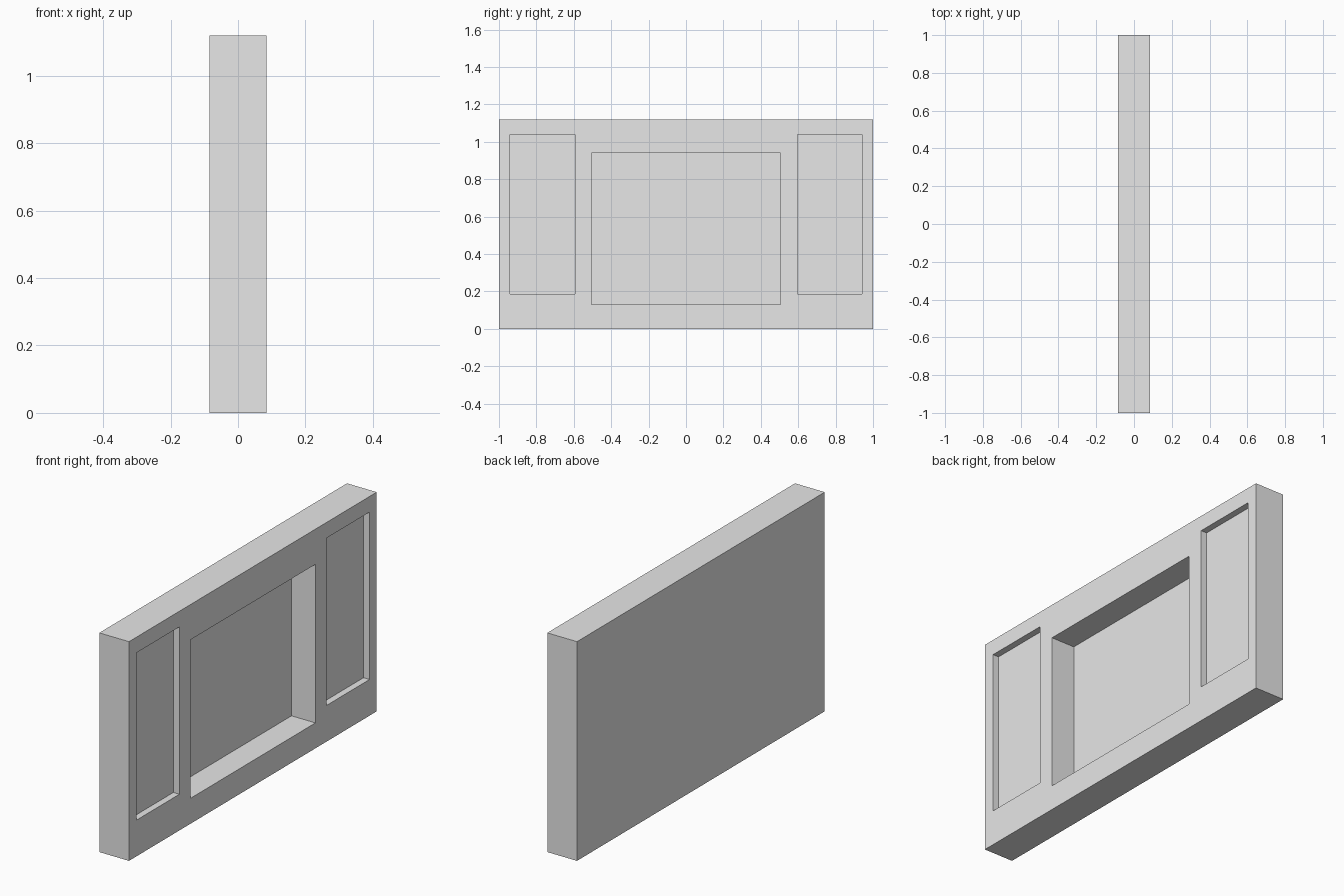
import bpy

cube = bpy.data.objects.get("Cube")
if cube:
    bpy.data.objects.remove(cube, do_unlink=True)

HALF_X, HEIGHT = 0.084, 1.12

# Single plain grey
grey = bpy.data.materials.new("plain_grey")
grey.use_nodes = True
colour = (0.8, 0.8, 0.8, 1.0)
grey.diffuse_color = colour
grey.node_tree.nodes["Principled BSDF"].inputs["Base Color"].default_value = colour


def box(name, low, high):
    """Axis-aligned box between two corners, with its scale applied."""
    centre = [(a + b) / 2 for a, b in zip(low, high)]
    bpy.ops.mesh.primitive_cube_add(size=1, location=centre)
    obj = bpy.context.object
    obj.name = name
    obj.scale = [b - a for a, b in zip(low, high)]
    bpy.ops.object.transform_apply(location=True, rotation=False, scale=True)
    obj.data.materials.append(grey)
    return obj


def recess(target, name, y_range, z_range, depth):
    """Sink a rectangular pocket into the +x face."""
    cutter = box(name, (HALF_X - depth, y_range[0], z_range[0]),
                 (HALF_X + 0.1, y_range[1], z_range[1]))
    cutter.hide_render = True
    mod = target.modifiers.new(name, 'BOOLEAN')
    mod.operation = 'DIFFERENCE'
    mod.solver = 'EXACT'
    mod.object = cutter
    bpy.context.view_layer.objects.active = target
    bpy.ops.object.modifier_apply(modifier=mod.name)
    bpy.data.objects.remove(cutter, do_unlink=True)


# Upright slab
panel = box("wall_panel", (-HALF_X, -1, 0), (HALF_X, 1, HEIGHT))

# Deep central pocket and a shallow tall pocket on each side
recess(panel, "centre_recess", (-0.505, 0.505), (0.13, 0.94), 0.135)
recess(panel, "front_recess", (-0.94, -0.593), (0.185, 1.04), 0.034)
recess(panel, "back_recess", (0.595, 0.942), (0.185, 1.04), 0.034)
